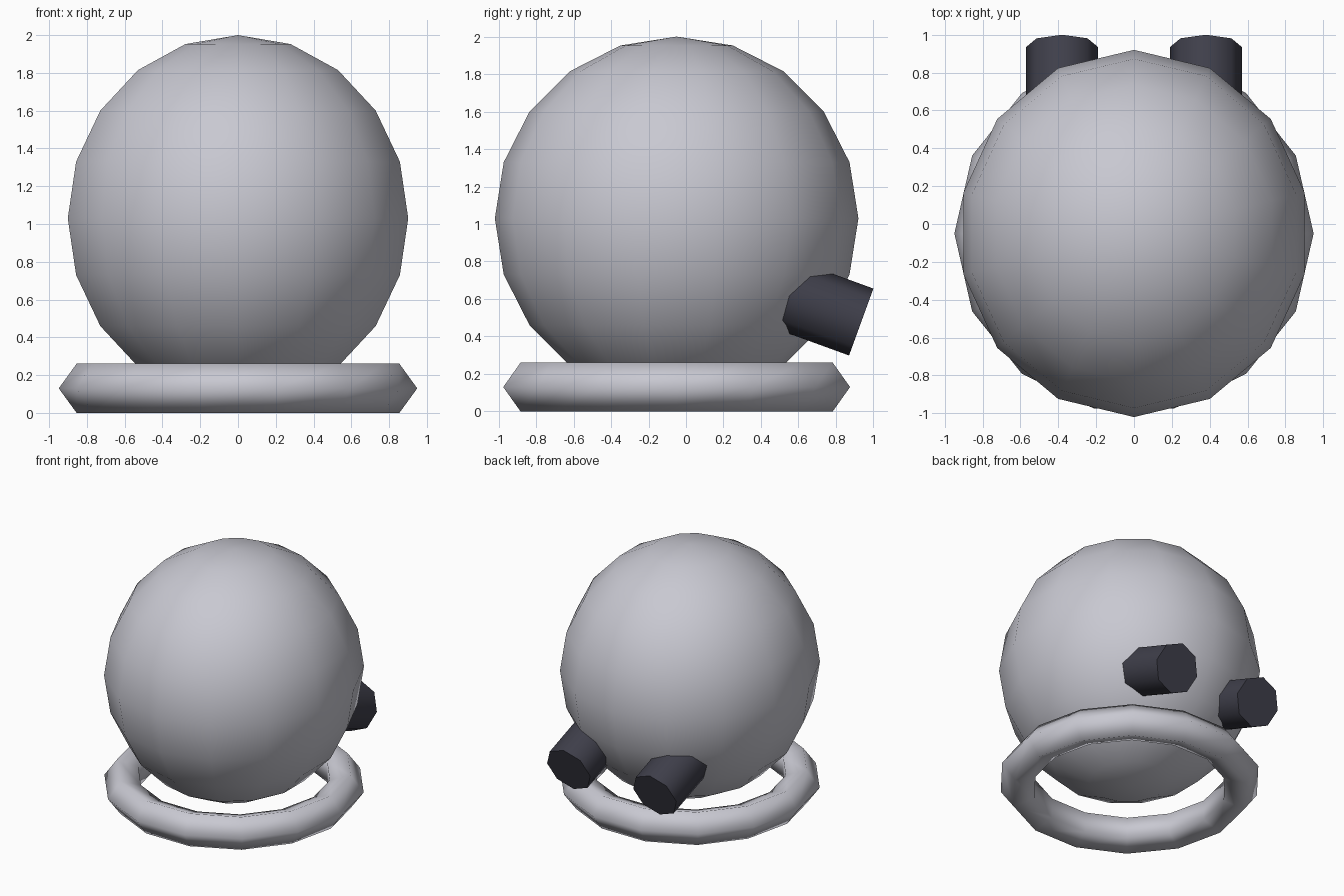
import bpy, bmesh, math
from mathutils import Matrix, Vector

cube = bpy.data.objects.get("Cube")
if cube:
    bpy.data.objects.remove(cube, do_unlink=True)

CENTRE_Y = -0.05


def make_material(name, rgb):
    mat = bpy.data.materials.new(name)
    mat.use_nodes = True
    mat.diffuse_color = (*rgb, 1)
    mat.node_tree.nodes["Principled BSDF"].inputs["Base Color"].default_value = (*rgb, 1)
    return mat


def finish(obj, name, mat, angle):
    obj.name = name
    obj.data.materials.append(mat)
    bpy.ops.object.select_all(action='DESELECT')
    obj.select_set(True)
    bpy.context.view_layer.objects.active = obj
    bpy.ops.object.shade_smooth_by_angle(angle=math.radians(angle))


pale = make_material("pale grey", (0.58, 0.58, 0.64))
dark = make_material("dark slate", (0.05, 0.05, 0.07))

# Round body, slightly narrower across
bm = bmesh.new()
bmesh.ops.create_uvsphere(bm, u_segments=14, v_segments=10, radius=0.97)
bmesh.ops.scale(bm, vec=(0.953, 1, 1), verts=bm.verts)
bmesh.ops.translate(bm, vec=(0, CENTRE_Y, 1.03), verts=bm.verts)
mesh = bpy.data.meshes.new("body")
bm.to_mesh(mesh)
bm.free()
body = bpy.data.objects.new("body", mesh)
bpy.context.collection.objects.link(body)
finish(body, "body", pale, 80)

# Base ring with a five-sided section
bpy.ops.mesh.primitive_torus_add(major_segments=14, minor_segments=5,
                                 major_radius=0.812, minor_radius=0.137,
                                 location=(0, CENTRE_Y, 0.13))
finish(bpy.context.object, "base_ring", pale, 80)

# Pair of stubby tubes at the back, tilted downward
axis = Vector((0, math.cos(math.radians(20)), -math.sin(math.radians(20))))
length = 0.48
for side, name in ((1, "left_tube"), (-1, "right_tube")):
    outer_end = Vector((side * 0.38, 0.935, 0.477))
    bpy.ops.mesh.primitive_cylinder_add(vertices=8, radius=0.19, depth=length)
    tube = bpy.context.object
    tube.data.transform(Matrix.Translation(outer_end - axis * length / 2)
                        @ Matrix.Rotation(math.radians(-110), 4, 'X'))
    finish(tube, name, dark, 60)
